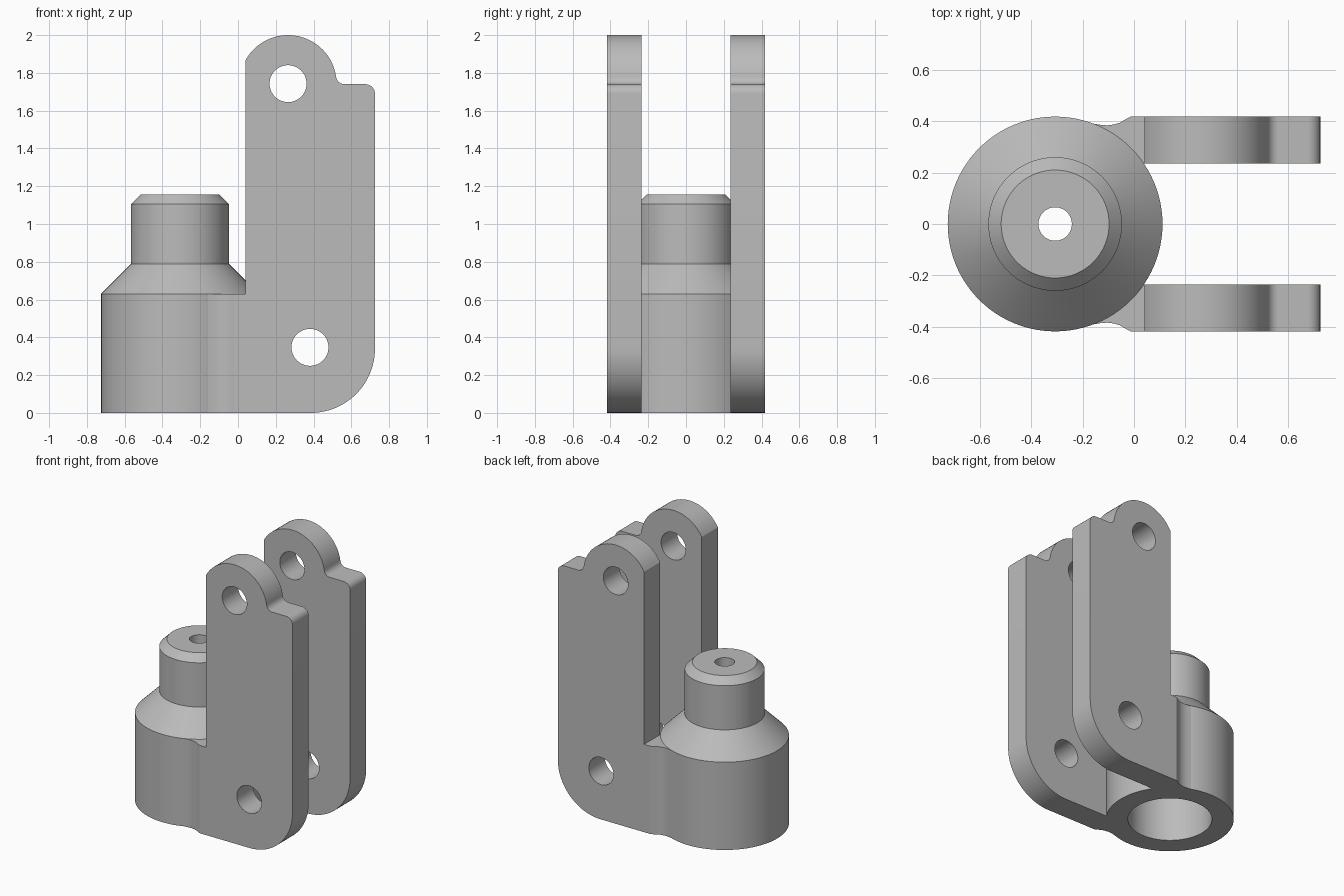
import bpy, bmesh
from math import radians, cos, sin, pi

cube = bpy.data.objects.get("Cube")
if cube:
    bpy.data.objects.remove(cube, do_unlink=True)

grey = bpy.data.materials.new("plain grey")
grey.use_nodes = True
colour = (0.5, 0.5, 0.5, 1)
grey.diffuse_color = colour
grey.node_tree.nodes["Principled BSDF"].inputs["Base Color"].default_value = colour


def arc(cx, cy, r, start, end, steps):
    angles = [radians(start + (end - start) * i / steps) for i in range(steps + 1)]
    return [(cx + r * cos(a), cy + r * sin(a)) for a in angles]


def finish(name, bm):
    """Turn a bmesh into a smooth-shaded object with sharp edges kept."""
    bmesh.ops.remove_doubles(bm, verts=bm.verts, dist=0.0001)
    bmesh.ops.recalc_face_normals(bm, faces=bm.faces)
    mesh = bpy.data.meshes.new(name)
    bm.to_mesh(mesh)
    bm.free()
    mesh.materials.append(grey)
    obj = bpy.data.objects.new(name, mesh)
    bpy.context.collection.objects.link(obj)
    bpy.ops.object.select_all(action="DESELECT")
    obj.select_set(True)
    bpy.context.view_layer.objects.active = obj
    bpy.ops.object.shade_smooth_by_angle(angle=radians(25))
    return obj


def plate(name, loops, thickness):
    """Extrude a flat outline, with inner loops as holes, about its plane."""
    curve = bpy.data.curves.new(name + " outline", "CURVE")
    curve.dimensions = "2D"
    curve.fill_mode = "BOTH"
    curve.extrude = thickness / 2
    for loop in loops:
        spline = curve.splines.new("POLY")
        spline.points.add(len(loop) - 1)
        for point, (x, y) in zip(spline.points, loop):
            point.co = (x, y, 0, 1)
        spline.use_cyclic_u = True
    helper = bpy.data.objects.new(name + " helper", curve)
    bpy.context.collection.objects.link(helper)
    mesh = helper.to_mesh()
    bm = bmesh.new()
    bm.from_mesh(mesh)
    helper.to_mesh_clear()
    bpy.data.objects.remove(helper, do_unlink=True)
    return finish(name, bm)


# Turned body: stepped and chamfered outside, bored from below
CENTRE = -0.307
R = 0.418
profile = [(0.275, 0), (R, 0), (R, 0.63), (0.26, 0.788), (0.26, 1.105),
           (0.21, 1.155), (0.065, 1.155), (0.065, 0.66), (0.275, 0.52)]
bm = bmesh.new()
ring = [bm.verts.new((r, 0, z)) for r, z in profile]
edges = [bm.edges.new((a, b)) for a, b in zip(ring, ring[1:] + ring[:1])]
bmesh.ops.spin(bm, geom=ring + edges, cent=(0, 0, 0), axis=(0, 0, 1),
               angle=2 * pi, steps=96)
body = finish("socket_body", bm)
body.location.x = CENTRE

# Side arm outline, with two pin holes
HUB = (0.265, 1.743)
outline = (arc(*HUB, 0.257, 151, 7.6, 32)
           + arc(0.564, 1.785, 0.045, 187.6, 270, 8)
           + arc(0.675, 1.69, 0.05, 90, 0, 8)
           + arc(0.385, 0.34, 0.34, 0, -90, 24)
           + [(-0.012, 0), (-0.012, 0.63), (0.04, 0.63)])
holes = [arc(x, z, 0.098, 0, 352.5, 47) for x, z in (HUB, (0.381, 0.347))]

# Web cross-section blending each arm into the round body
web = [(-0.012, 0.237), (-0.012, R), (-0.03, 0.409), (-0.055, 0.394),
       (-0.08, 0.387), (-0.105, 0.384), (-0.13, 0.386), (-0.16, 0.391),
       (-0.19, 0.32)]

for side, sign in (("front", -1), ("back", 1)):
    arm = plate(side + "_arm", [outline] + holes, 0.183)
    arm.rotation_euler.x = pi / 2
    arm.location.y = sign * 0.3265
    blend = plate(side + "_web", [[(x, sign * y) for x, y in web]], 0.63)
    blend.location.z = 0.315
